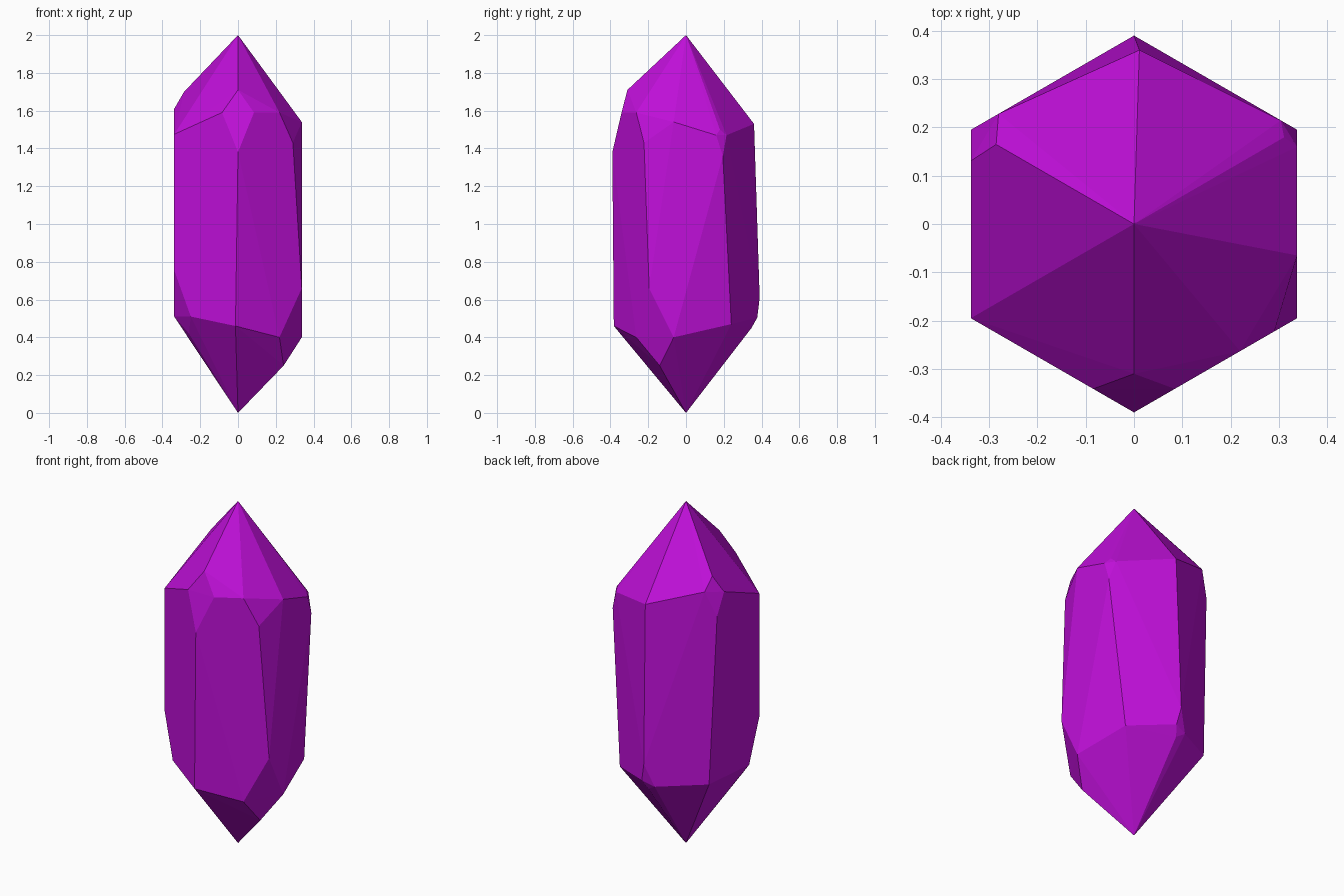
import bpy
import bmesh
from math import cos, sin, radians
from mathutils import Vector

default_cube = bpy.data.objects.get("Cube")
if default_cube:
    bpy.data.objects.remove(default_cube, do_unlink=True)

RADIUS = 0.39
HEIGHT = 2.0


def corner(index):
    """Corner of the hexagonal shaft, counted from the front."""
    angle = radians(60 * index - 90)
    return Vector((RADIUS * cos(angle), RADIUS * sin(angle), 0))


def shaft_point(index, drift, reach, z):
    """Slide from a corner toward the next (+) or previous (-) one, then inward."""
    neighbour = corner(index + (1 if drift > 0 else -1))
    point = corner(index).lerp(neighbour, abs(drift)) * reach
    point.z = z
    return point


def chipped_corner(index, edge_z, before, after, ridge):
    """Four points of a kite-shaped facet cut across one corner."""
    return [
        shaft_point(index, 0, 1, edge_z),
        shaft_point(index, -before[0], 1, before[1]),
        shaft_point(index, after[0], 1, after[1]),
        shaft_point(index, 0, ridge[0], ridge[1]),
    ]


# Tips
points = [Vector((0, 0, 0)), Vector((0, 0, HEIGHT))]

# Upper shoulder: chipped front, right and left back corners
points += chipped_corner(0, 1.38, (0.25, 1.59), (0.25, 1.59), (0.795, 1.71))
points += chipped_corner(2, 1.36, (0.09, 1.47), (0.10, 1.47), (0.92, 1.50))
points += chipped_corner(4, 1.49, (0.17, 1.63), (0.165, 1.61), (0.845, 1.70))

# Upper shoulder: wide slanted corner, leaning back corner, plain corner
points += [shaft_point(1, drift, 1, z)
           for drift, z in ((-0.35, 1.59), (-0.14, 1.43), (0.333, 1.54))]
points += [shaft_point(3, -0.035, 0.94, 1.53), shaft_point(5, 0, 1, 1.475)]

# Lower shoulder: chipped corners between plain ones
points += chipped_corner(1, 0.66, (0.35, 0.40), (0.333, 0.40), (0.715, 0.25))
points += chipped_corner(3, 0.61, (0.065, 0.505), (0.148, 0.48), (0.89, 0.45))
points += chipped_corner(5, 0.755, (0.24, 0.51), (0.26, 0.51), (0.77, 0.42))
points += [shaft_point(0, -0.04, 1, 0.46),
           shaft_point(2, 0.23, 1, 0.47),
           shaft_point(4, -0.11, 1, 0.505)]

# Wrap the points in flat facets
bm = bmesh.new()
for point in points:
    bm.verts.new(point)
hull = bmesh.ops.convex_hull(bm, input=bm.verts[:])
loose = {v for v in hull["geom_interior"] + hull["geom_unused"]
         if isinstance(v, bmesh.types.BMVert)}
bmesh.ops.delete(bm, geom=list(loose), context="VERTS")
bmesh.ops.dissolve_limit(bm, angle_limit=radians(1),
                         verts=bm.verts[:], edges=bm.edges[:])
bmesh.ops.recalc_face_normals(bm, faces=bm.faces[:])
mesh = bpy.data.meshes.new("crystal")
bm.to_mesh(mesh)
bm.free()

# Violet gem colour
violet = bpy.data.materials.new("violet")
violet.use_nodes = True
colour = (0.53, 0.005, 0.70, 1)
violet.diffuse_color = colour
violet.node_tree.nodes["Principled BSDF"].inputs["Base Color"].default_value = colour
mesh.materials.append(violet)

crystal = bpy.data.objects.new("crystal", mesh)
bpy.context.collection.objects.link(crystal)
